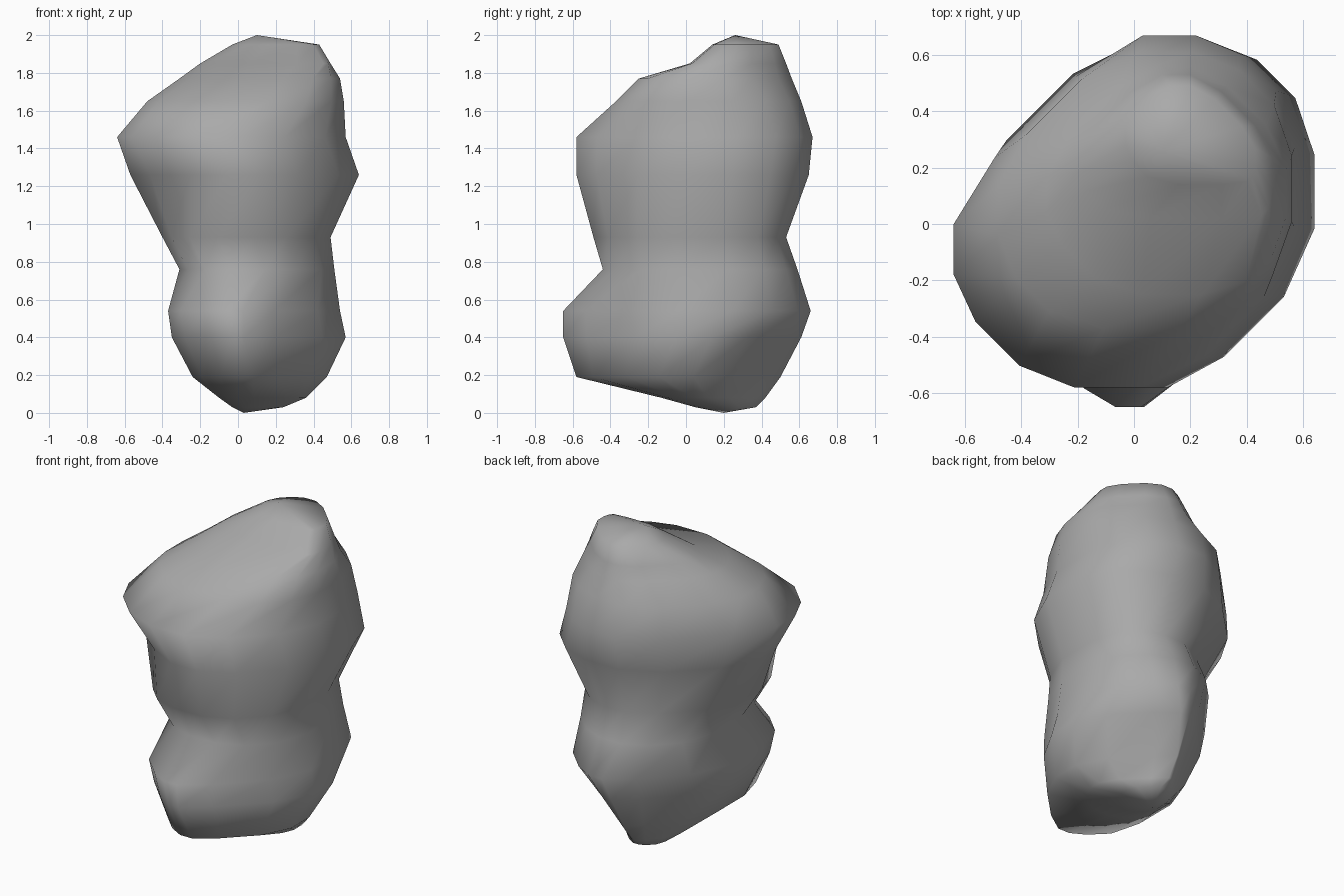
import bpy
import bmesh
from mathutils import Vector

cube = bpy.data.objects.get("Cube")
if cube:
    bpy.data.objects.remove(cube, do_unlink=True)

# Stone cross-sections in hundredths: height, then the lowest and highest
# value of x, of y, of x + y and of y - x, which bound an eight-sided outline
SECTIONS = [
    (3, -3, 24, 5, 37, 10, 50, -10, 32),
    (8, -10, 36, -13, 42, -10, 52, -36, 36),
    (19, -24, 47, -58, 50, -62, 60, -70, 42),
    (40, -35, 57, -65, 61, -72, 80, -72, 54),
    (54, -37, 54, -65, 66, -76, 93, -72, 58),
    (76, -31, 51, -44, 59, -57, 86, -68, 62),
    (93, -40, 49, -49, 53, -70, 82, -67, 54),
    (126, -57, 64, -58, 65, -73, 102, -79, 75),
    (146, -64, 57, -58, 67, -91, 98, -72, 73),
    (165, -48, 56, -37, 61, -61, 92, -67, 70),
    (177, -31, 54, -25, 56, -33, 82, -60, 54),
    (185, -20, 49, 2, 53, -5, 78, -42, 48),
    (195, -3, 43, 14, 49, 22, 73, -25, 40),
]


def outline(x0, x1, y0, y1, sum0, sum1, diff0, diff1):
    """Corners of the bounded octagon, counter-clockwise from the right."""
    corners = [
        (x1, sum1 - x1), (sum1 - y1, y1),
        (y1 - diff1, y1), (x0, x0 + diff1),
        (x0, sum0 - x0), (sum0 - y0, y0),
        (y0 - diff0, y0), (x1, x1 + diff0),
    ]
    return [Vector(corner) for corner in corners]


def worn(points):
    """Cut every corner, leaving the middle half of each edge."""
    result = []
    for point, following in zip(points, points[1:] + points[:1]):
        result.append(point.lerp(following, 0.25))
        result.append(point.lerp(following, 0.75))
    return result


def section_ring(bm, height, *bounds):
    return [bm.verts.new((p.x / 100, p.y / 100, height / 100))
            for p in worn(outline(*bounds))]


# Loft the sections and close both ends on a blunt point
bm = bmesh.new()
rings = [section_ring(bm, *section) for section in SECTIONS]
bottom = bm.verts.new((0.03, 0.20, 0))
top = bm.verts.new((0.10, 0.26, 2))
sides = len(rings[0])
for i in range(sides):
    j = (i + 1) % sides
    bm.faces.new((bottom, rings[0][j], rings[0][i]))
    bm.faces.new((top, rings[-1][i], rings[-1][j]))
    for lower, upper in zip(rings, rings[1:]):
        bm.faces.new((lower[i], lower[j], upper[j], upper[i]))
bmesh.ops.recalc_face_normals(bm, faces=bm.faces)
for face in bm.faces:
    face.smooth = True

mesh = bpy.data.meshes.new("rock")
bm.to_mesh(mesh)
bm.free()
rock = bpy.data.objects.new("rock", mesh)
bpy.context.collection.objects.link(rock)

# Plain grey stone
stone = bpy.data.materials.new("grey stone")
stone.use_nodes = True
grey = (0.4, 0.4, 0.4, 1)
stone.diffuse_color = grey
shader = stone.node_tree.nodes["Principled BSDF"]
shader.inputs["Base Color"].default_value = grey
shader.inputs["Roughness"].default_value = 0.9
mesh.materials.append(stone)
